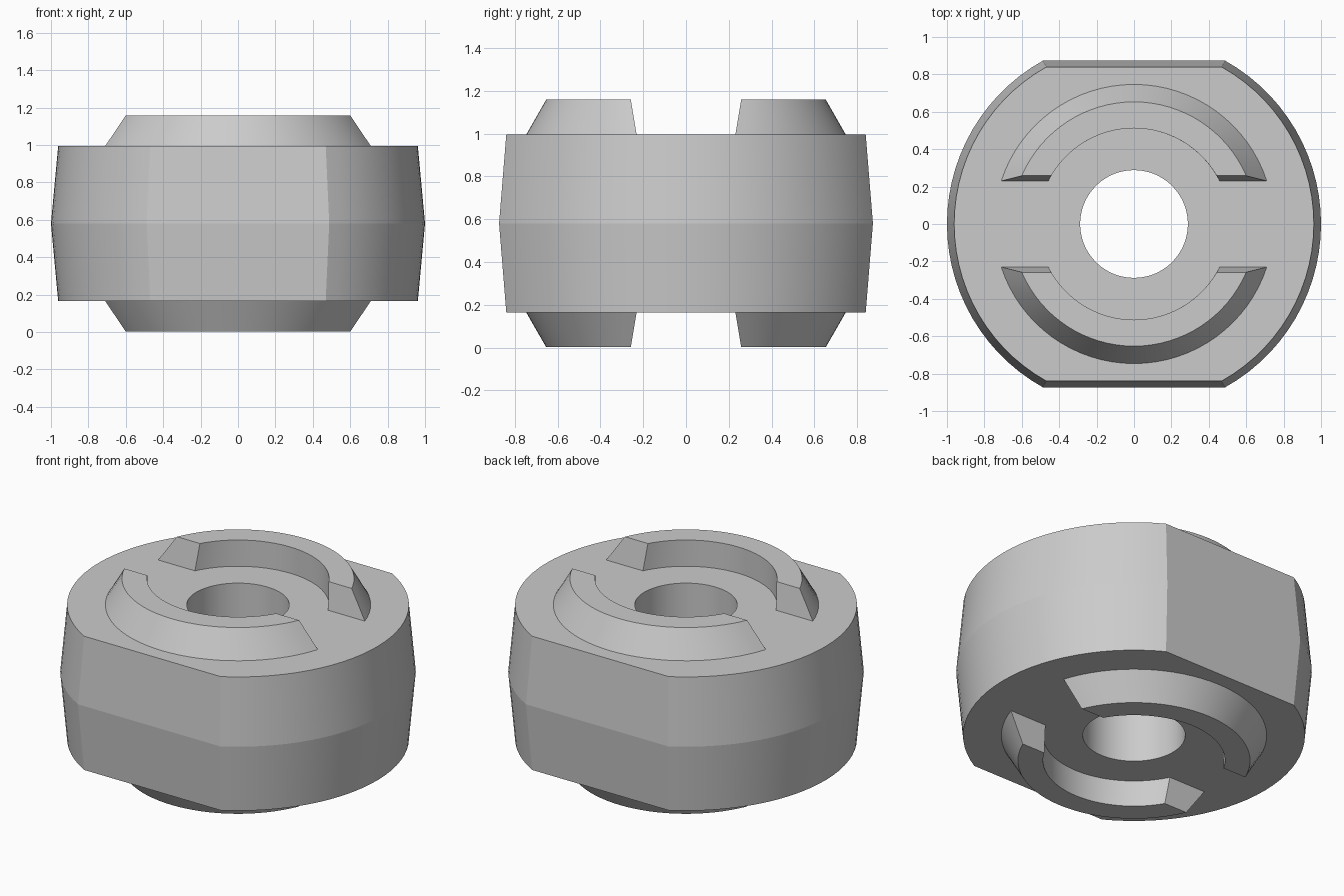
import bpy, bmesh, math

if "Cube" in bpy.data.objects:
    bpy.data.objects.remove(bpy.data.objects["Cube"])

grey = bpy.data.materials.new("light_grey")
grey.diffuse_color = (0.6, 0.6, 0.6, 1)
grey.use_nodes = True
grey.node_tree.nodes["Principled BSDF"].inputs["Base Color"].default_value = grey.diffuse_color


def loft(name, rings, close_ends):
    """Skin a list of closed point rings; cap the ends or join last to first."""
    bm = bmesh.new()
    rows = [[bm.verts.new(p) for p in ring] for ring in rings]
    pairs = list(zip(rows, rows[1:]))
    if close_ends:
        bm.faces.new(rows[0])
        bm.faces.new(rows[-1])
    else:
        pairs.append((rows[-1], rows[0]))
    for a, b in pairs:
        n = len(a)
        for i in range(n):
            j = (i + 1) % n
            bm.faces.new((a[i], a[j], b[j], b[i]))
    bmesh.ops.recalc_face_normals(bm, faces=bm.faces)
    mesh = bpy.data.meshes.new(name)
    bm.to_mesh(mesh)
    bm.free()
    obj = bpy.data.objects.new(name, mesh)
    bpy.context.collection.objects.link(obj)
    mesh.materials.append(grey)
    bpy.ops.object.select_all(action='DESELECT')
    obj.select_set(True)
    bpy.context.view_layer.objects.active = obj
    bpy.ops.object.shade_smooth_by_angle(angle=math.radians(8))
    return obj


# Body: drafted disc with two flats and a straight bore
FLAT, BORE, MID = 0.873, 0.288, 0.58
BOTTOM, TOP, DRAFT = 0.165, 0.995, 0.9615
corner = math.asin(FLAT)
angles = []
for turn in (0, math.pi):
    angles += [turn - corner + 2 * corner * i / 28 for i in range(28)]
    angles += [turn + corner + (math.pi - 2 * corner) * i / 12 for i in range(12)]


def outline(scale, z):
    pts = []
    for a in angles:
        r = min(1.0, FLAT / max(abs(math.sin(a)), 1e-6)) * scale
        pts.append((r * math.cos(a), r * math.sin(a), z))
    return pts


def bore(z):
    return [(BORE * math.cos(a), BORE * math.sin(a), z) for a in angles]


loft("body", [bore(TOP), outline(DRAFT, TOP), outline(1, MID),
              outline(DRAFT, BOTTOM), bore(BOTTOM)], False)


# Curved drive lugs: (radius, end y, height above the body face)
SECTION = [(0.512, 0.23, -0.003), (0.512, 0.258, 0.163),
           (0.653, 0.258, 0.163), (0.748, 0.23, -0.003)]


def lug(name, side, up):
    rings = []
    steps = 32
    for i in range(steps + 1):
        ring = []
        for r, y, h in SECTION:
            start = math.asin(y / r)
            a = start + (math.pi - 2 * start) * i / steps
            z = TOP + h if up else BOTTOM - h
            ring.append((r * math.cos(a), side * r * math.sin(a), max(z, 0)))
        rings.append(ring)
    loft(name, rings, True)


for side, where in ((1, "back"), (-1, "front")):
    lug("top_lug_" + where, side, True)
    lug("bottom_lug_" + where, side, False)
